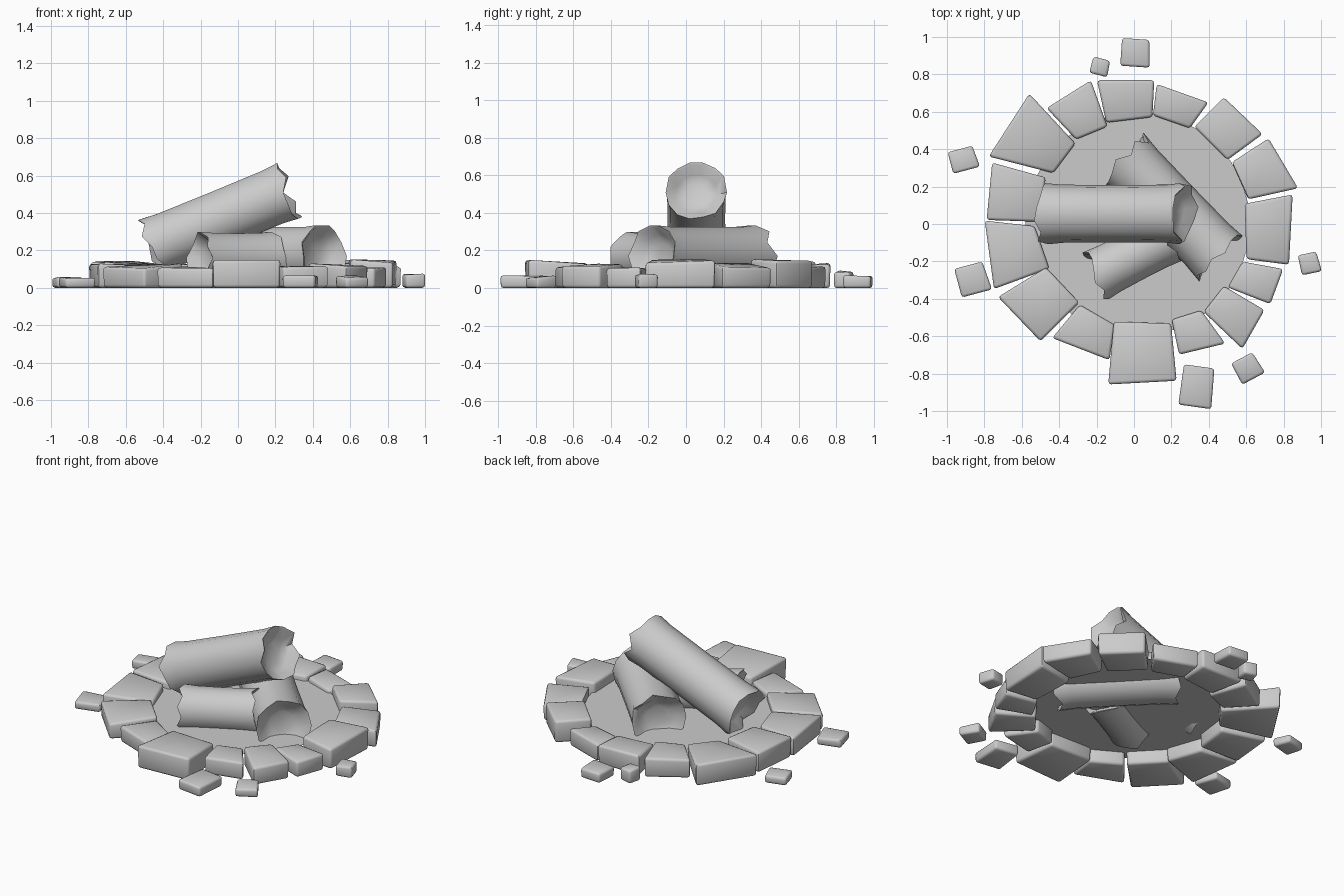
import bpy, bmesh, math, random
from mathutils import Vector

if "Cube" in bpy.data.objects:
    bpy.data.objects.remove(bpy.data.objects["Cube"])

random.seed(4)


def finish(name, bm, angle=50):
    bmesh.ops.recalc_face_normals(bm, faces=bm.faces)
    me = bpy.data.meshes.new(name)
    bm.to_mesh(me)
    bm.free()
    ob = bpy.data.objects.new(name, me)
    bpy.context.collection.objects.link(ob)
    bpy.ops.object.select_all(action='DESELECT')
    ob.select_set(True)
    bpy.context.view_layer.objects.active = ob
    bpy.ops.object.shade_smooth_by_angle(angle=math.radians(angle))
    return ob


def stone(name, quad, h_out, h_in, bevel):
    """Rounded block over four plan corners: two outer, then two inner."""
    bm = bmesh.new()
    c = sum((Vector((x, y, 0)) for x, y in quad), Vector()) / 4
    low, high = [], []
    for i, (x, y) in enumerate(quad):
        p = Vector((x, y, 0))
        h = (h_out if i < 2 else h_in) + random.uniform(-0.008, 0.008)
        low.append(bm.verts.new(c + (p - c) * 0.97))
        high.append(bm.verts.new(c + (p - c) * 0.99 + Vector((0, 0, h))))
    bm.faces.new(low[::-1])
    bm.faces.new(high)
    for i in range(4):
        j = (i + 1) % 4
        bm.faces.new((low[i], low[j], high[j], high[i]))
    bmesh.ops.bevel(bm, geom=bm.edges[:], offset=bevel, segments=2,
                    profile=0.5, affect='EDGES')
    return finish(name, bm)


def log(name, a, b, r, n=14):
    """Log with flared, ragged ends that are scooped out like cups."""
    a, b = Vector(a), Vector(b)
    d = (b - a).normalized()
    u = d.cross(Vector((0, 0, 1))).normalized()
    v = u.cross(d)
    length = (b - a).length
    rag = [[random.choice((-0.03, -0.01, 0.0, 0.015, 0.03)) for _ in range(n)]
           for _ in range(2)]
    # distance along axis, radius factor, raggedness at each end
    rows = [(0.07, 0.4, 0, 0), (0.05, 0.7, 0.3, 0), (0.005, 0.95, 1, 0),
            (0, 1.02, 1, 0), (0.09, 0.97, 0.2, 0),
            (length / 2, 0.96, 0, 0),
            (length - 0.09, 0.97, 0, 0.2), (length, 1.02, 0, 1),
            (length - 0.005, 0.95, 0, 1), (length - 0.05, 0.7, 0, 0.3),
            (length - 0.07, 0.4, 0, 0)]
    bm = bmesh.new()
    rings = []
    for t, k, ra, rb in rows:
        ring = []
        for i in range(n):
            ang = 2 * math.pi * i / n
            s = t - ra * rag[0][i] + rb * rag[1][i]
            ring.append(bm.verts.new(
                a + d * s + (u * math.cos(ang) + v * math.sin(ang)) * r * k))
        rings.append(ring)
    for p, q in zip(rings, rings[1:]):
        for i in range(n):
            j = (i + 1) % n
            bm.faces.new((p[i], p[j], q[j], q[i]))
    bm.faces.new(rings[0][::-1])
    bm.faces.new(rings[-1])
    return finish(name, bm)


# Ring stones: outer two corners, inner two corners, outer and inner height
ring = [
    ((-.78, .36), (-.56, .70), (-.31, .43), (-.43, .27), .15, .12),
    ((-.47, .62), (-.23, .77), (-.14, .52), (-.31, .45), .13, .12),
    ((-.20, .77), (.11, .77), (.10, .57), (-.15, .54), .13, .12),
    ((.12, .75), (.40, .65), (.30, .51), (.10, .58), .12, .11),
    ((.48, .68), (.69, .48), (.50, .34), (.32, .52), .14, .15),
    ((.72, .46), (.88, .19), (.61, .13), (.52, .33), .11, .13),
    ((.85, .16), (.83, -.22), (.60, -.19), (.59, .11), .14, .15),
    ((.80, -.24), (.73, -.43), (.50, -.34), (.58, -.20), .11, .11),
    ((.70, -.46), (.58, -.67), (.37, -.47), (.48, -.33), .11, .13),
    ((.49, -.64), (.24, -.70), (.20, -.51), (.36, -.46), .11, .11),
    ((.23, -.84), (-.14, -.86), (-.11, -.52), (.20, -.53), .15, .13),
    ((-.13, -.73), (-.44, -.61), (-.29, -.43), (-.10, -.54), .11, .11),
    ((-.50, -.63), (-.73, -.39), (-.47, -.23), (-.29, -.42), .11, .13),
    ((-.75, -.35), (-.80, .02), (-.53, -.01), (-.45, -.24), .13, .12),
    ((-.79, .02), (-.76, .33), (-.47, .25), (-.50, .01), .14, .13),
]
for i, row in enumerate(ring):
    stone(f"ring_stone_{i + 1}", row[:4], row[4], row[5], 0.016)

# Loose stones: centre, width, depth, turn in degrees, height
loose = [(.01, .915, .16, .15, -4, .065), (-.18, .84, .10, .09, -15, .09),
         (-.91, .345, .15, .12, 15, .055), (-.86, -.295, .17, .16, 15, .055),
         (.34, -.87, .18, .22, -8, .06), (.61, -.77, .14, .13, 28, .06),
         (.94, -.21, .11, .11, 12, .07)]
for i, (x, y, w, d, deg, h) in enumerate(loose):
    c, s = math.cos(math.radians(deg)), math.sin(math.radians(deg))
    quad = [(x + c * p * w / 2 - s * q * d / 2, y + s * p * w / 2 + c * q * d / 2)
            for p, q in ((-1, -1), (1, -1), (.85, 1), (-1, 1))]
    stone(f"loose_stone_{i + 1}", quad, h, h, 0.014)

# Ash bed inside the ring
bm = bmesh.new()
bmesh.ops.create_circle(bm, cap_ends=True, segments=32, radius=0.6)
bmesh.ops.translate(bm, verts=bm.verts, vec=(0.02, 0, 0.085))
finish("ash_bed", bm)

# Logs
log("leaning_log", (-.46, .055, .22), (.27, .055, .52), .16)
log("lying_log", (-.05, .35, .17), (.45, -.17, .17), .165)
log("short_log", (-.21, -.28, .16), (.19, -.07, .16), .14)
